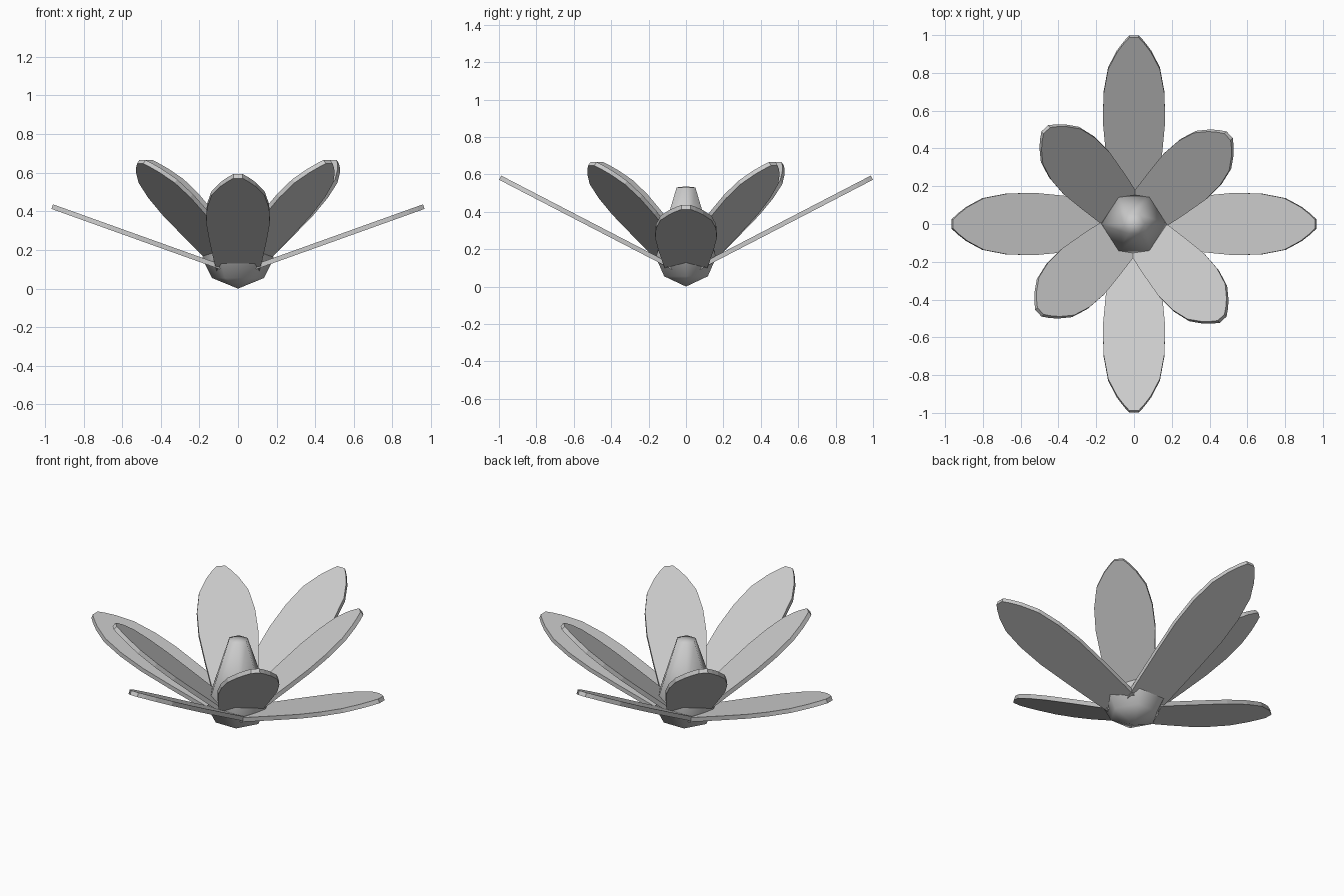
import bpy
import bmesh
from math import radians, cos, sin, tau
from mathutils import Matrix

cube = bpy.data.objects.get("Cube")
if cube:
    bpy.data.objects.remove(cube, do_unlink=True)

grey = bpy.data.materials.new("plain grey")
grey.use_nodes = True
tone = (0.6, 0.6, 0.6, 1)
grey.diffuse_color = tone
grey.node_tree.nodes["Principled BSDF"].inputs["Base Color"].default_value = tone

THICKNESS = 0.025
# Petal outline: fraction of length, half width
OUTLINE = [(0, 0.1), (0.17, 0.125), (0.37, 0.148), (0.55, 0.165), (0.7, 0.161),
           (0.83, 0.137), (0.92, 0.09), (0.97, 0.052), (1, 0.024)]


def finish(name, bm, smooth):
    bmesh.ops.recalc_face_normals(bm, faces=bm.faces)
    for face in bm.faces:
        face.smooth = smooth
    mesh = bpy.data.meshes.new(name)
    bm.to_mesh(mesh)
    bm.free()
    mesh.materials.append(grey)
    obj = bpy.data.objects.new(name, mesh)
    bpy.context.collection.objects.link(obj)
    return obj


def petal(name, azimuth, elevation, length, base_height):
    """A flat slab rising outward from the centre."""
    bm = bmesh.new()
    rim = [(t * length, w) for t, w in OUTLINE]
    rim += [(x, -w) for x, w in reversed(rim)]
    face = bm.faces.new([bm.verts.new((x, y, -THICKNESS / 2)) for x, y in rim])
    extruded = bmesh.ops.extrude_face_region(bm, geom=[face])["geom"]
    top = [v for v in extruded if isinstance(v, bmesh.types.BMVert)]
    bmesh.ops.translate(bm, verts=top, vec=(0, 0, THICKNESS))
    bm.transform(Matrix.Translation((0, 0, base_height))
                 @ Matrix.Rotation(radians(azimuth), 4, "Z")
                 @ Matrix.Rotation(radians(-elevation), 4, "Y"))
    finish(name, bm, False)


# Outer side petals, outer front and back petals, inner diagonal petals
for i, side in enumerate(("left", "right")):
    petal(side + "_petal", i * 180, 19.7, 1.022, 0.08)
for i, side in enumerate(("back", "front")):
    petal(side + "_petal", 90 + i * 180, 27.4, 1.119, 0.067)
for i, side in enumerate(("back_left", "back_right", "front_right", "front_left")):
    petal(side + "_inner_petal", 43 + i * 90, 40.5, 0.9, 0.072)

# Six-sided bud: shallow bowl underneath, tapering cone above
bm = bmesh.new()
PROFILE = [(0.135, 0.055), (0.17, 0.125), (0.188, 0.15), (0.058, 0.53)]
rings = [[bm.verts.new((r * cos(k * tau / 6), r * sin(k * tau / 6), z)) for k in range(6)]
         for r, z in PROFILE]
bottom = bm.verts.new((0, 0, 0))
tip = bm.verts.new((0, 0, 0.536))
for k in range(6):
    n = (k + 1) % 6
    for low, high in zip(rings, rings[1:]):
        bm.faces.new((low[k], low[n], high[n], high[k]))
    bm.faces.new((bottom, rings[0][n], rings[0][k]))
    bm.faces.new((tip, rings[-1][k], rings[-1][n]))
finish("flower_bud", bm, True)
